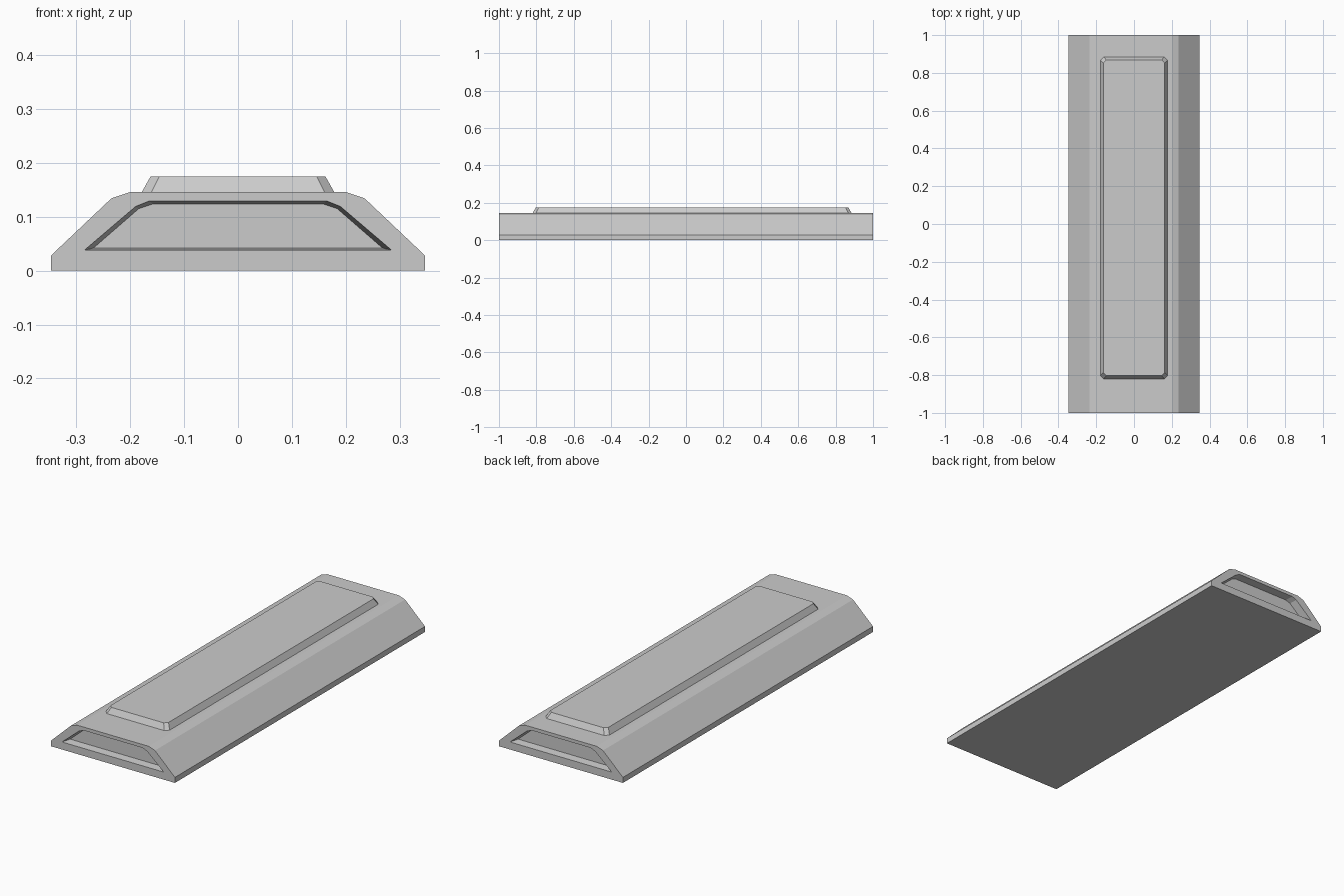
import bpy, bmesh

if "Cube" in bpy.data.objects:
    bpy.data.objects.remove(bpy.data.objects["Cube"])


def mirrored(half):
    """Close a half outline (right side, bottom to top) across x = 0."""
    return half + [(-x, z) for x, z in reversed(half)]


def finish(bm, name):
    bmesh.ops.recalc_face_normals(bm, faces=bm.faces)
    mesh = bpy.data.meshes.new(name)
    bm.to_mesh(mesh)
    bm.free()
    obj = bpy.data.objects.new(name, mesh)
    bpy.context.collection.objects.link(obj)
    return obj


def bridge(bm, a, b):
    n = len(a)
    for i in range(n):
        j = (i + 1) % n
        bm.faces.new((a[i], a[j], b[j], b[i]))


# Body: bevelled trapezoid section with a tapered recess in each end
outer = mirrored([(0.347, 0), (0.347, 0.028), (0.235, 0.134), (0.2, 0.146)])
rim = mirrored([(0.285, 0.038), (0.285, 0.038), (0.19, 0.119), (0.165, 0.129)])
floor = mirrored([(0.268, 0.042), (0.268, 0.042), (0.184, 0.115), (0.157, 0.124)])
DEPTH = 0.04

bm = bmesh.new()
ends = []
for s in (-1, 1):
    loops = [[bm.verts.new((x, y, z)) for x, z in pts]
             for pts, y in ((outer, s), (rim, s), (floor, s * (1 - DEPTH)))]
    bridge(bm, loops[0], loops[1])
    bridge(bm, loops[1], loops[2])
    bm.faces.new(loops[2])
    ends.append(loops[0])
bridge(bm, *ends)
bmesh.ops.remove_doubles(bm, verts=bm.verts, dist=0.0001)
finish(bm, "body")


# Raised top panel: chamfered-corner plate with sloping sides
def plate_loop(bm, hx, y0, y1, z, c):
    pts = [(hx - c, y0), (hx, y0 + c), (hx, y1 - c), (hx - c, y1)]
    pts += [(-x, y) for x, y in reversed(pts)]
    return [bm.verts.new((x, y, z)) for x, y in pts]


bm = bmesh.new()
base = plate_loop(bm, 0.179, -0.82, 0.885, 0.145, 0.018)
top = plate_loop(bm, 0.162, -0.803, 0.868, 0.175, 0.016)
bridge(bm, base, top)
bm.faces.new(base)
bm.faces.new(top)
finish(bm, "top_panel")
